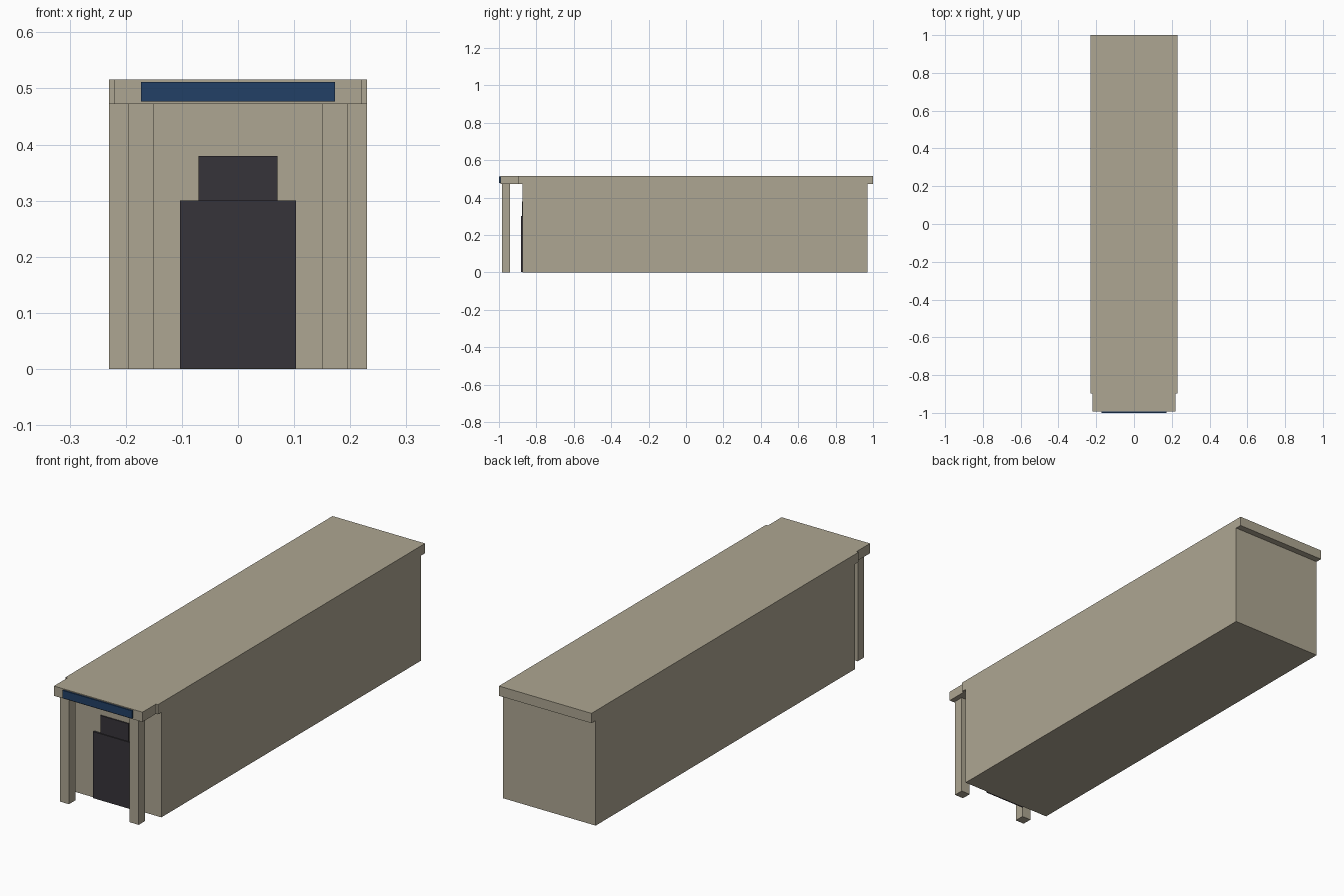
import bpy

if "Cube" in bpy.data.objects:
    bpy.data.objects.remove(bpy.data.objects["Cube"])


def material(name, color):
    m = bpy.data.materials.new(name)
    m.diffuse_color = (*color, 1)
    m.use_nodes = True
    m.node_tree.nodes["Principled BSDF"].inputs["Base Color"].default_value = m.diffuse_color
    return m


BEIGE = material("beige_wall", (0.423, 0.381, 0.287))
DARK = material("dark_door", (0.037, 0.034, 0.042))
BLUE = material("blue_sign", (0.016, 0.051, 0.133))


def box(name, x, y, z, mat):
    """Box between the given (min, max) ranges."""
    bpy.ops.mesh.primitive_cube_add(
        size=1, location=[(a + b) / 2 for a, b in (x, y, z)])
    ob = bpy.context.object
    ob.name = name
    ob.scale = [b - a for a, b in (x, y, z)]
    bpy.ops.object.transform_apply(location=False, rotation=False, scale=True)
    ob.data.materials.append(mat)
    return ob


WALL_TOP, ROOF_TOP = 0.472, 0.516
FRONT = -0.873  # front wall plane

# Long hall and its roof slab, overhanging at front and back
box("hall_body", (-0.23, 0.23), (FRONT, 0.97), (0, WALL_TOP), BEIGE)
box("main_roof", (-0.23, 0.23), (-0.897, 1.0), (WALL_TOP, ROOF_TOP), BEIGE)

# Porch: narrower canopy on two square posts
box("porch_canopy", (-0.22, 0.22), (-0.993, -0.897), (WALL_TOP, ROOF_TOP), BEIGE)
for side, x in (("left", (-0.196, -0.151)), ("right", (0.151, 0.196))):
    box(side + "_post", x, (-0.985, -0.94), (0, WALL_TOP), BEIGE)

# Entrance door with a thinner panel above it
box("door", (-0.103, 0.103), (FRONT - 0.009, FRONT), (0.001, 0.3), DARK)
box("door_top_panel", (-0.07, 0.07), (FRONT - 0.005, FRONT), (0.3, 0.38), DARK)

# Blank sign plate on the canopy edge
box("sign_plate", (-0.173, 0.173), (-1.0, -0.993), (0.477, 0.512), BLUE)
